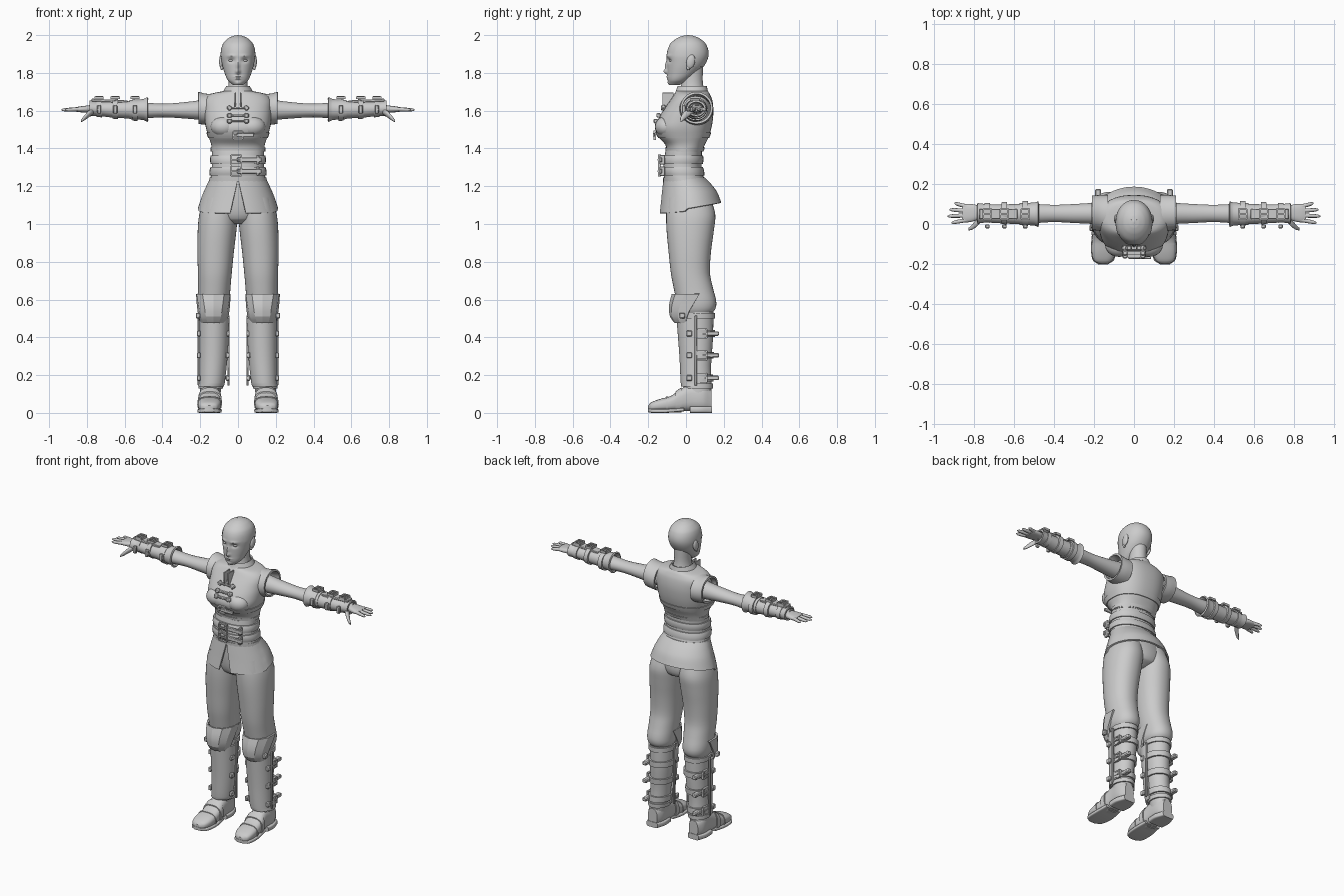
import bpy, bmesh, math
from mathutils import Vector, Matrix

if "Cube" in bpy.data.objects:
    bpy.data.objects.remove(bpy.data.objects["Cube"])

grey = bpy.data.materials.new("plain grey")
grey.use_nodes = True
grey.diffuse_color = (.6, .6, .6, 1)
grey.node_tree.nodes["Principled BSDF"].inputs["Base Color"].default_value = grey.diffuse_color


def finish(name, bm, mirror=False, thick=0, angle=40):
    """Turn a bmesh into a shaded object, optionally thickened and mirrored."""
    bmesh.ops.recalc_face_normals(bm, faces=bm.faces)
    mesh = bpy.data.meshes.new(name)
    bm.to_mesh(mesh)
    bm.free()
    obj = bpy.data.objects.new(name, mesh)
    bpy.context.collection.objects.link(obj)
    mesh.materials.append(grey)
    bpy.ops.object.select_all(action='DESELECT')
    obj.select_set(True)
    bpy.context.view_layer.objects.active = obj
    if thick:
        solid = obj.modifiers.new("thickness", 'SOLIDIFY')
        solid.thickness, solid.offset = thick, -1
        bpy.ops.object.modifier_apply(modifier=solid.name)
    bpy.ops.object.shade_smooth_by_angle(angle=math.radians(angle))
    if mirror:
        obj.modifiers.new("other side", 'MIRROR')
    return obj


def sample(rings, t):
    """Smoothly interpolate the cross-section extents at position t."""
    def slope(i, k):
        a, b = rings[max(i - 1, 0)], rings[min(i + 1, len(rings) - 1)]
        return (b[k] - a[k]) / (b[0] - a[0])
    up = rings[-1][0] > rings[0][0]
    i = 0
    while i < len(rings) - 2 and (t > rings[i + 1][0]) == up:
        i += 1
    p, q = rings[i], rings[i + 1]
    d = q[0] - p[0]
    s = min(max((t - p[0]) / d, 0), 1)
    ease = s * s * (3 - 2 * s)
    return [p[k] + (q[k] - p[k]) * ease + d * s * (1 - s) *
            ((1 - s) * slope(i, k) - s * slope(i + 1, k)) for k in range(1, 5)]


def loft(name, rings, axis='Z', n=32, steps=4, power=1, gap=None, facing=0,
         cap=True, shape=None, keep=None, **look):
    """Skin elliptical sections (t, u min, u max, v min, v max); gap opens an arc."""
    bm = bmesh.new()
    ts = [a[0] + (b[0] - a[0]) * s / steps for a, b in zip(rings, rings[1:]) for s in range(steps)]
    ts.append(rings[-1][0])
    rows = []
    for r, t in enumerate(ts):
        f = r / (len(ts) - 1)
        u0, u1, v0, v1 = sample(rings, t)
        g = gap[0] + (gap[1] - gap[0]) * f if gap else 0
        row = []
        for j in range(n + 1 if gap else n):
            a = facing + g + (math.tau - 2 * g) * j / n
            su, sv = math.sin(a), -math.cos(a)
            u = (u0 + u1) / 2 + (u1 - u0) / 2 * math.copysign(abs(su) ** power, su)
            v = (v0 + v1) / 2 + (v1 - v0) / 2 * math.copysign(abs(sv) ** power, sv)
            co = Vector({'Z': (u, v, t), 'X': (t, u, v), 'Y': (u, t, v)}[axis])
            row.append(bm.verts.new(shape(co, f, a) if shape else co))
        rows.append(row)
    for lo, hi in zip(rows, rows[1:]):
        for j in range(n):
            k = (j + 1) % len(lo)
            bm.faces.new((lo[j], lo[k], hi[k], hi[j]))
    if cap and not gap:
        bm.faces.new(rows[0])
        bm.faces.new(rows[-1])
    if keep:
        bmesh.ops.delete(bm, geom=[f for f in bm.faces if not keep(f.calc_center_median())],
                         context='FACES')
    return finish(name, bm, **look)


def shell(name, rings, start, end, grow, lip=0, **more):
    """A band that follows a body part, standing off by grow."""
    out = []
    for i in range(4):
        t = start + (end - start) * i / 3
        g = grow + (lip if i in (0, 3) else 0)
        a, b, c, d = sample(rings, t)
        out.append((t, a - g, b + g, c - g, d + g))
    return loft(name, out, **more)


def box(name, loc, size, turn=0, **look):
    bm = bmesh.new()
    m = Matrix.Translation(loc) @ Matrix.Rotation(turn, 4, 'Y') @ Matrix.Diagonal((*size, 1))
    bmesh.ops.create_cube(bm, size=1, matrix=m)
    bmesh.ops.bevel(bm, geom=bm.edges[:], offset=min(size) * .2, segments=1, affect='EDGES')
    return finish(name, bm, **look)


def ball(name, loc, size, turn=0, **look):
    bm = bmesh.new()
    m = Matrix.Translation(loc) @ Matrix.Rotation(turn, 4, 'X') @ Matrix.Diagonal((*size, 1))
    bmesh.ops.create_uvsphere(bm, u_segments=20, v_segments=12, radius=1, matrix=m)
    return finish(name, bm, **look)


def buckle(name, loc, width, height, normal, **look):
    """Rectangular frame with a tongue, facing along the normal."""
    turn = Vector(normal).to_track_quat('Z', 'Y').to_matrix().to_4x4()
    m = Matrix.Translation(loc) @ turn
    bm = bmesh.new()
    bar = .008
    parts = [((0, s * height / 2, 0), (width, bar, .014)) for s in (-1, 1)]
    parts += [((s * width / 2, 0, 0), (bar, height, .014)) for s in (-1, 1)]
    parts.append(((0, 0, .006), (width, bar, bar)))
    for place, size in parts:
        bmesh.ops.create_cube(bm, size=1, matrix=m @ Matrix.Translation(place) @ Matrix.Diagonal((*size, 1)))
    return finish(name, bm, **look)


# Head with a sculpted face, scalp, ears and neck
head = [(1.735, -.025, .025, -.085, -.03), (1.76, -.053, .053, -.095, .01),
        (1.8, -.071, .071, -.098, .06), (1.85, -.085, .085, -.1, .1), (1.9, -.09, .09, -.102, .117),
        (1.95, -.08, .08, -.085, .105), (1.98, -.055, .055, -.052, .075),
        (1.995, -.026, .026, -.02, .042), (2, -.003, .003, .008, .014)]
features = [(0, 1.806, .011, .012, -.018), (0, 1.835, .009, .025, -.013),
            (.036, 1.866, .017, .011, .011), (.035, 1.89, .022, .007, -.005),
            (0, 1.779, .02, .005, -.007), (0, 1.768, .017, .004, -.006), (0, 1.745, .018, .011, -.007)]


def sculpt(co, f, a):
    if co.y < 0:
        for x, z, wide, high, push in features:
            d = ((abs(co.x) - x) / wide) ** 2 + ((co.z - z) / high) ** 2
            co.y += push * math.exp(-d)
    return co


def inflate(co, f, a):
    centre = Vector((0, .01, 1.87))
    return centre + (co - centre) * 1.025 if co.z < 1.998 else co


loft("head", head, n=96, steps=10, power=.95, shape=sculpt)
loft("scalp", head, n=96, steps=10, power=.95, shape=lambda co, f, a: inflate(co, f, a) - Vector((0, 0, .003)),
     keep=lambda c: c.z > (1.945 - .1 * abs(c.x) if c.y < -.055 else 1.885 if c.y < .05 else 1.83))
ball("eye", (.036, -.078, 1.866), (.014, .012, .008), mirror=True)
ball("ear", (.088, .025, 1.86), (.012, .023, .038), -.2, mirror=True)
ball("ear_lobe", (.086, .012, 1.828), (.008, .01, .014), mirror=True)
loft("neck", [(1.66, -.07, .07, -.04, .11), (1.74, -.05, .05, -.025, .09), (1.83, -.05, .05, -.02, .09)])

# Sleeveless vest with collar and flared armholes
vest = [(1.38, -.138, .138, -.1, .085), (1.42, -.142, .142, -.11, .1), (1.46, -.155, .155, -.145, .12),
        (1.51, -.17, .17, -.163, .135), (1.56, -.176, .176, -.145, .143), (1.61, -.178, .178, -.115, .145),
        (1.66, -.175, .175, -.08, .138), (1.69, -.14, .14, -.06, .125), (1.705, -.07, .07, -.05, .115)]
loft("vest", vest, n=48, power=.85)
ball("bust", (.075, -.105, 1.515), (.07, .06, .055), mirror=True)
loft("collar", [(1.68, -.09, .09, -.068, .122), (1.7, -.08, .08, -.055, .117), (1.73, -.062, .062, -.045, .11)],
     cap=False, thick=.008)
loft("armhole_cap", [(.13, -.05, .145, 1.52, 1.69), (.17, -.035, .145, 1.525, 1.69),
                     (.21, -.03, .142, 1.53, 1.7)], 'X', cap=False, thick=.012, mirror=True)
shell("vest_hem", vest, 1.385, 1.405, .006)
shell("chest_strap", vest, 1.455, 1.485, .005, power=.85)
buckle("chest_buckle", (0, -.166, 1.47), .05, .04, (0, -1, 0))
box("chest_strap_end", (.04, -.17, 1.472), (.09, .012, .02))

# Neck placket and chest clasps
for side in (-1, 1):
    box("placket_edge", (side * .014, -.095, 1.655), (.007, .06, .08))
for z, y in ((1.615, -.12), (1.575, -.145), (1.545, -.16)):
    box("clasp_bar", (0, y, z), (.09, .018, .011))
    for side in (-1, 1):
        box("clasp_plate", (side * .045, y, z), (.026, .024, .024), math.pi / 4 * (z > 1.6))

# Layered corset with two belts
corset = [(1.22, -.15, .15, -.115, .105), (1.26, -.143, .143, -.118, .09), (1.31, -.138, .138, -.12, .082),
          (1.39, -.138, .138, -.108, .085)]
loft("corset", corset, power=.9)
for z in (1.34, 1.28):
    shell("belt", corset, z - .022, z + .022, .01, -.003, power=.9)
    buckle("belt_buckle", (-.01, -.14, z), .055, .05, (0, -1, 0))
    box("belt_tongue", (.06, -.134, z), (.13, .014, .024))
    box("belt_loop", (.105, -.125, z), (.016, .03, .05))
shell("corset_hem", corset, 1.225, 1.245, .005)

# Flared skirt, split at the front
loft("skirt", [(1.245, -.147, .147, -.118, .1), (1.2, -.168, .168, -.125, .135), (1.15, -.19, .19, -.132, .165),
               (1.085, -.212, .212, -.142, .187)], n=64, gap=(.0, .2), thick=.01,
     shape=lambda co, f, a: co - Vector((0, 0, f * (.028 * math.cos(a) + .012 * math.sin(a) ** 2 * (co.y < 0)))))
loft("hips", [(1.23, -.14, .14, -.11, .1), (1.12, -.18, .18, -.108, .14), (1.03, -.14, .14, -.09, .135),
              (1, -.06, .06, -.05, .08)])

# Trousers gathered below the knee
loft("trouser_leg", [(1.14, .0, .18, -.1, .13), (1.05, .002, .205, -.105, .155), (.97, .008, .213, -.103, .148),
                     (.85, .022, .215, -.092, .132), (.74, .033, .212, -.08, .127), (.66, .04, .211, -.065, .143),
                     (.59, .045, .211, -.05, .16), (.55, .05, .205, -.04, .155), (.52, .07, .19, -.02, .13)],
     n=40, power=.92, mirror=True)

# Boots, guards and straps
boot = [(.06, .1, .2, .0, .13), (.15, .085, .2, -.005, .135), (.25, .075, .197, -.01, .133),
        (.4, .06, .195, -.015, .143), (.54, .058, .198, -.02, .145)]
loft("boot_shaft", boot, mirror=True)
shell("boot_cuff", boot, .5, .53, .008, mirror=True)
loft("shin_guard", [(.14, .075, .21, -.025, .12), (.16, .07, .207, -.028, .12), (.3, .055, .206, -.035, .125),
                    (.5, .045, .208, -.05, .13)], gap=(1.5, 1.5), facing=math.pi, thick=.012, mirror=True)
shell("ankle_roll", boot, .13, .155, .008, mirror=True)
loft("knee_guard", [(.475, .062, .2, -.06, .13), (.51, .05, .21, -.085, .13), (.57, .042, .218, -.09, .14),
                    (.63, .037, .225, -.075, .15)], n=6, steps=2, power=.9, gap=(1.9, 1.3),
     facing=math.pi, thick=.012, mirror=True, angle=20)
box("knee_stud", (.212, -.02, .515), (.022, .03, .03), mirror=True)
for side_x in (.05, .208):
    box("guard_edge", (side_x, .052, .33), (.012, .014, .37), mirror=True)
for z in (.42, .305, .185):
    shell("shin_strap", boot, z - .018, z + .018, .01, mirror=True)
    buckle("strap_buckle", (.2, .085, z), .05, .045, (1, 0, 0), mirror=True)
    box("strap_tongue", (.18, .135, z), (.03, .08, .024), mirror=True)
    for x in (.055, .208):
        box("strap_stud", (x, .017, z), (.02, .03, .03), mirror=True)

# Shoes
shoe = [(-.2, .135, .175, .012, .04), (-.185, .11, .2, .01, .055), (-.14, .092, .212, .008, .073),
        (-.08, .09, .21, .008, .09), (-.03, .093, .205, .008, .125), (.02, .095, .2, .01, .15),
        (.09, .097, .2, .01, .15), (.135, .115, .18, .012, .12)]
loft("shoe", shoe, 'Y', power=.75, mirror=True)
loft("shoe_sole", [(-.202, .13, .18, .004, .024), (-.18, .1, .208, .0, .022), (-.1, .086, .215, .0, .022),
                   (-.01, .095, .205, .008, .028)], 'Y', power=.4, mirror=True)
loft("shoe_heel", [(.02, .095, .205, .0, .035), (.08, .092, .207, .0, .035), (.138, .11, .188, .0, .035)],
     'Y', power=.4, mirror=True)
shell("toe_seam", shoe, -.105, -.095, .004, 'Y' and 0, axis='Y', power=.75, mirror=True)
shell("instep_strap", shoe, -.055, -.025, .006, axis='Y', power=.75, mirror=True)

# Arms and bracers
arm = [(.13, -.005, .11, 1.55, 1.665), (.2, .0, .106, 1.552, 1.655), (.3, .005, .1, 1.56, 1.643),
       (.4, .01, .096, 1.565, 1.637), (.5, .005, .1, 1.56, 1.643), (.6, .01, .098, 1.567, 1.645),
       (.7, .02, .09, 1.578, 1.642), (.79, .028, .087, 1.588, 1.63)]
loft("arm", arm, 'X', mirror=True)
loft("bracer_cuff", [(.48, -.015, .113, 1.54, 1.672), (.5, -.008, .108, 1.55, 1.662),
                     (.575, -.004, .104, 1.555, 1.656)], 'X', cap=False, thick=.01, mirror=True)
loft("bracer", [(.56, -.002, .102, 1.558, 1.652), (.66, .003, .098, 1.563, 1.65), (.74, .007, .1, 1.572, 1.648),
                (.785, .003, .105, 1.57, 1.655)], 'X', cap=False, thick=.01, mirror=True)
box("bracer_plate", (.68, .05, 1.652), (.19, .05, .014), -.05, mirror=True)
for x in (.545, .65, .735):
    shell("bracer_strap", arm, x - .014, x + .014, .016, axis='X', mirror=True)
    buckle("bracer_buckle", (x, .05, 1.668), .04, .05, (0, 0, 1), mirror=True)
    box("bracer_tongue", (x, -.012, 1.607), (.022, .02, .045), mirror=True)

# Hands
loft("palm", [(.77, .028, .087, 1.59, 1.63), (.8, .015, .098, 1.59, 1.627), (.84, .008, .1, 1.592, 1.622),
              (.86, .014, .096, 1.595, 1.618)], 'X', power=.8, mirror=True)
for y, spread, tip in ((.02, -.014, .915), (.043, -.004, .935), (.066, .006, .925), (.088, .016, .9)):
    rings = []
    for f, r in ((0, .011), (.45, .01), (.85, .008), (1, .003)):
        c, z = y + spread * f, 1.608 - .004 * f
        rings.append((.84 + (tip - .84) * f, c - r, c + r, z - r, z + r))
    loft("finger", rings, 'X', n=12, mirror=True)
loft("thumb", [(.765, .01, .05, 1.583, 1.615), (.79, -.015, .022, 1.565, 1.6), (.815, -.03, -.006, 1.547, 1.573),
               (.83, -.032, -.02, 1.54, 1.553)], 'X', n=14, mirror=True)
